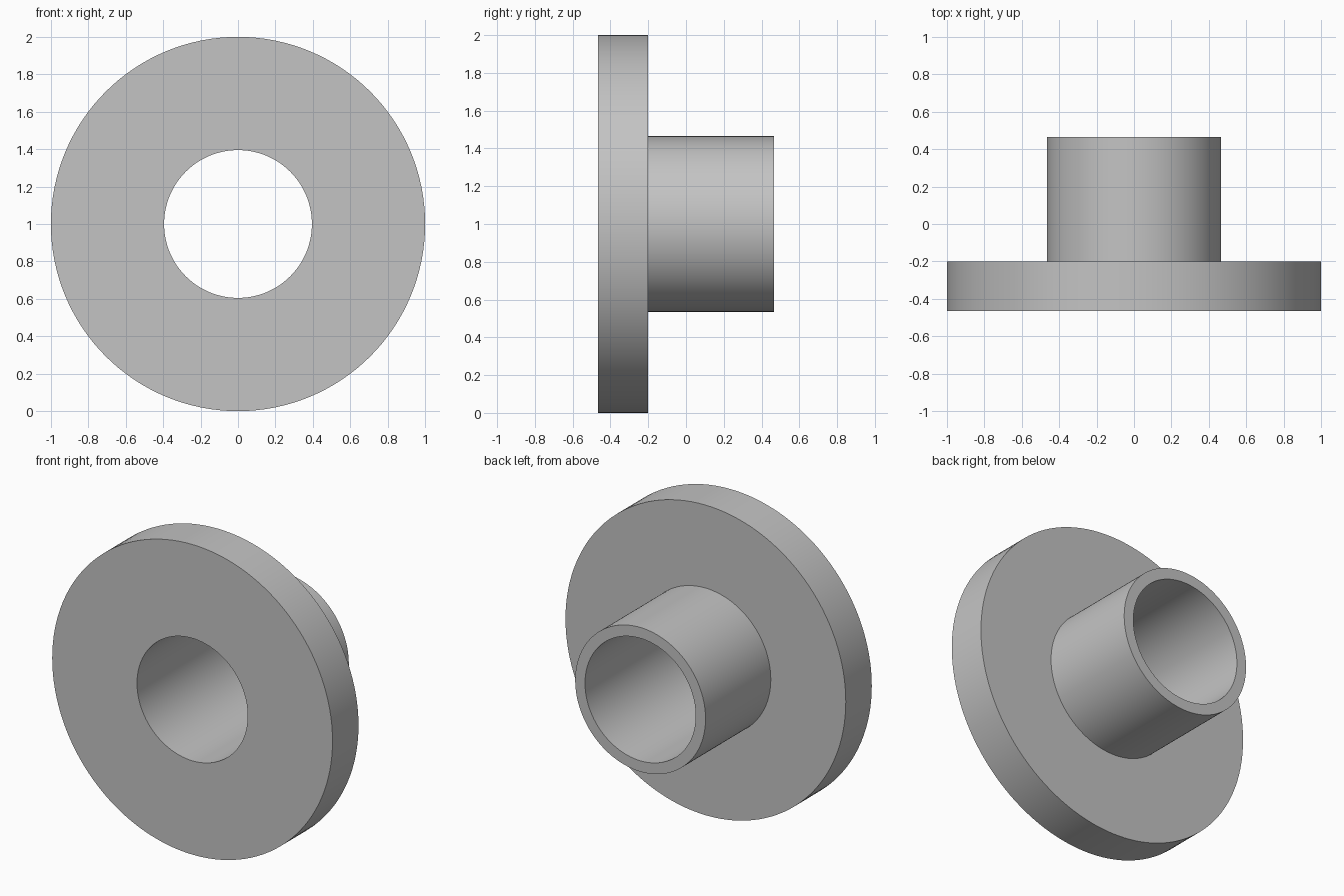
import bpy
import bmesh
import math
from mathutils import Matrix, Vector

cube = bpy.data.objects.get("Cube")
if cube:
    bpy.data.objects.remove(cube, do_unlink=True)

SEGMENTS = 128
BORE, HUB, RIM = 0.395, 0.465, 1.0
FRONT, STEP, BACK = -0.465, -0.2, 0.465

# Plain grey material
grey = bpy.data.materials.new("light grey")
grey.use_nodes = True
colour = (0.55, 0.55, 0.55, 1.0)
grey.diffuse_color = colour
grey.node_tree.nodes["Principled BSDF"].inputs["Base Color"].default_value = colour


def lathe(name, profile, material):
    """Revolve a closed (radius, y) profile around the y axis."""
    bm = bmesh.new()
    verts = [bm.verts.new((r, y, 0)) for r, y in profile]
    edges = [bm.edges.new((v, verts[(i + 1) % len(verts)])) for i, v in enumerate(verts)]
    bmesh.ops.spin(bm, geom=verts + edges, cent=(0, 0, 0), axis=(0, 1, 0),
                   angle=math.tau, steps=SEGMENTS, use_merge=True)
    bmesh.ops.remove_doubles(bm, verts=bm.verts, dist=0.0001)
    bmesh.ops.recalc_face_normals(bm, faces=bm.faces)
    bmesh.ops.transform(bm, matrix=Matrix.Translation(Vector((0, 0, RIM))), verts=bm.verts)
    mesh = bpy.data.meshes.new(name)
    bm.to_mesh(mesh)
    bm.free()
    mesh.materials.append(material)
    obj = bpy.data.objects.new(name, mesh)
    bpy.context.collection.objects.link(obj)
    return obj


# Flange and hub in one turned piece with a through bore
bushing = lathe("flanged_bushing", [
    (BORE, FRONT), (RIM, FRONT), (RIM, STEP),
    (HUB, STEP), (HUB, BACK), (BORE, BACK),
], grey)

# Smooth round walls, crisp rims
bpy.ops.object.select_all(action='DESELECT')
bushing.select_set(True)
bpy.context.view_layer.objects.active = bushing
bpy.ops.object.shade_smooth_by_angle(angle=math.radians(30))
